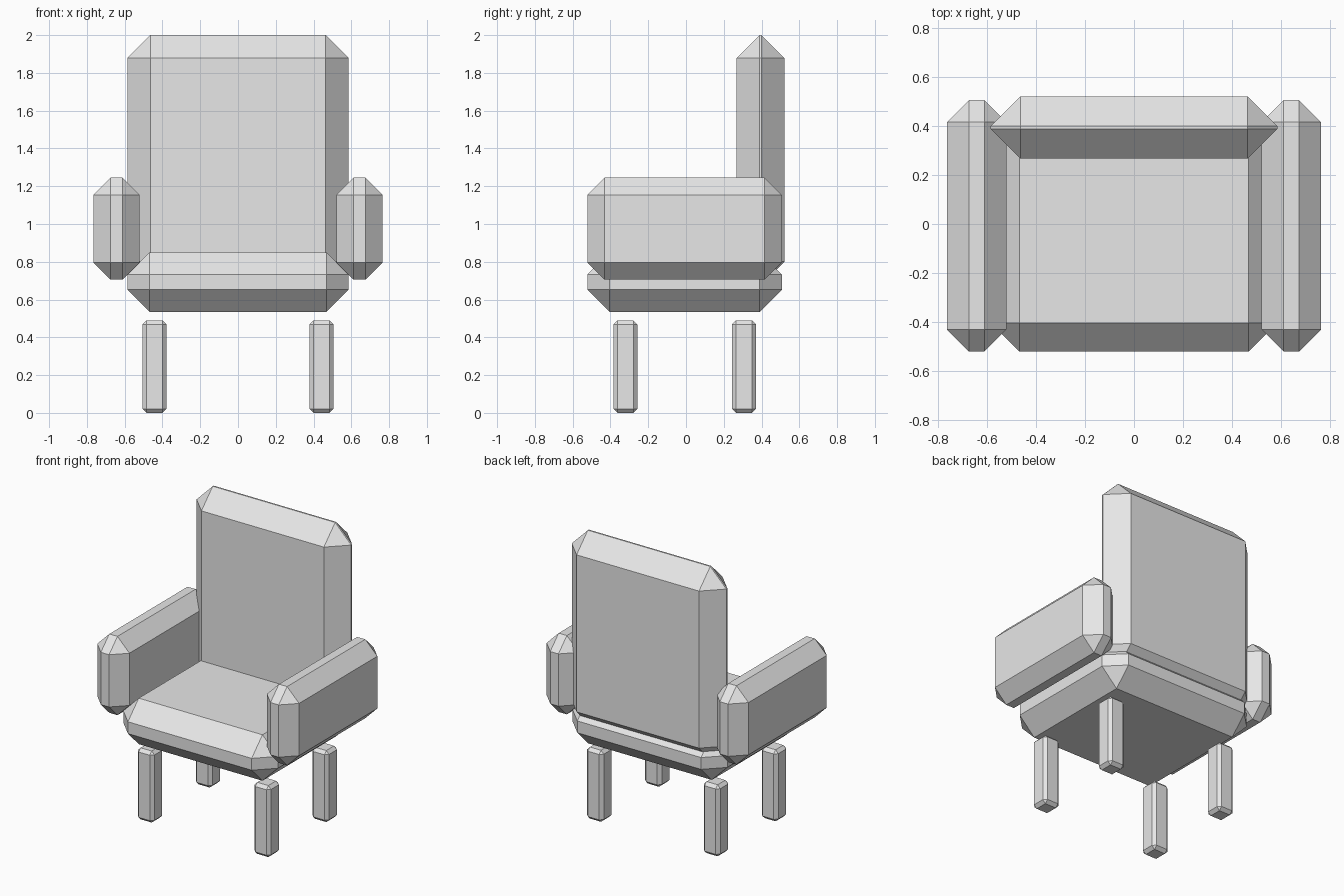
import bpy
import bmesh

default_cube = bpy.data.objects.get("Cube")
if default_cube:
    bpy.data.objects.remove(default_cube, do_unlink=True)

grey = bpy.data.materials.new("plain_grey")
grey.use_nodes = True
grey.diffuse_color = (0.8, 0.8, 0.8, 1)
grey.node_tree.nodes["Principled BSDF"].inputs["Base Color"].default_value = (0.8, 0.8, 0.8, 1)


def chamfered_box(name, low, high, chamfer):
    """Flat-shaded box between two corners, with every edge chamfered."""
    mesh = bpy.data.meshes.new(name)
    bm = bmesh.new()
    bmesh.ops.create_cube(bm, size=1)
    for v in bm.verts:
        v.co = [(h - l) * c for l, h, c in zip(low, high, v.co)]
    bm.to_mesh(mesh)
    bm.free()
    mesh.materials.append(grey)
    obj = bpy.data.objects.new(name, mesh)
    obj.location = [(l + h) / 2 for l, h in zip(low, high)]
    bpy.context.collection.objects.link(obj)
    bevel = obj.modifiers.new("Chamfer", "BEVEL")
    bevel.width = chamfer
    bevel.segments = 1
    bevel.limit_method = "NONE"
    return obj


# Seat cushion and backrest
chamfered_box("seat", (-0.586, -0.522, 0.535), (0.586, 0.507, 0.85), 0.117)
chamfered_box("backrest", (-0.586, 0.267, 0.68), (0.586, 0.522, 2.0), 0.122)

# Armrests and legs, one of each per side
for side, sign in (("left", 1), ("right", -1)):
    x = sign * 0.643
    chamfered_box(side + "_armrest", (x - 0.122, -0.522, 0.705), (x + 0.122, 0.507, 1.245), 0.091)
    x = sign * 0.442
    for end, y in (("front", -0.321), ("back", 0.307)):
        chamfered_box(f"{end}_{side}_leg", (x - 0.063, y - 0.063, 0), (x + 0.063, y + 0.063, 0.49), 0.021)
